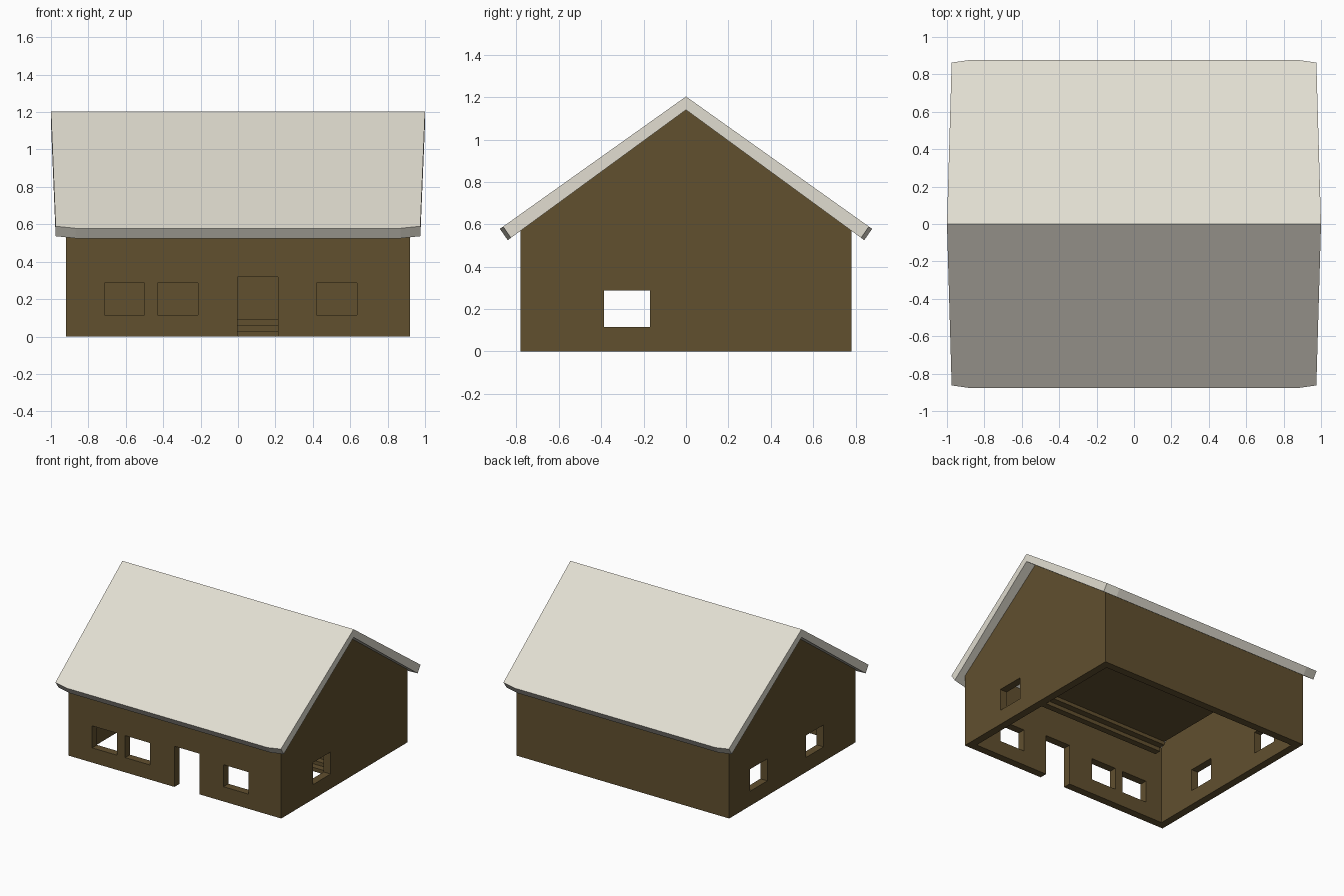
import bpy, bmesh

if "Cube" in bpy.data.objects:
    bpy.data.objects.remove(bpy.data.objects["Cube"])

def material(name, color):
    m = bpy.data.materials.new(name)
    m.diffuse_color = (*color, 1)
    m.use_nodes = True
    m.node_tree.nodes["Principled BSDF"].inputs["Base Color"].default_value = m.diffuse_color
    return m

brown = material("brown_wall", (0.12, 0.08, 0.028))
cream = material("cream_roof", (0.76, 0.73, 0.64))

def make_object(name, bm, mat=None):
    bmesh.ops.recalc_face_normals(bm, faces=bm.faces)
    me = bpy.data.meshes.new(name)
    bm.to_mesh(me)
    bm.free()
    ob = bpy.data.objects.new(name, me)
    bpy.context.collection.objects.link(ob)
    if mat:
        me.materials.append(mat)
    return ob

def add_box(bm, x0, x1, y0, y1, z0, z1):
    vs = bmesh.ops.create_cube(bm, size=1)["verts"]
    for v in vs:
        v.co = (x1 if v.co.x > 0 else x0, y1 if v.co.y > 0 else y0, z1 if v.co.z > 0 else z0)

def boxes(name, dims, mat=None):
    bm = bmesh.new()
    for d in dims:
        add_box(bm, *d)
    return make_object(name, bm, mat)

def loft(bm, a, b):
    """Close two matching outlines into a solid."""
    va, vb = [bm.verts.new(p) for p in a], [bm.verts.new(p) for p in b]
    bm.faces.new(va)
    bm.faces.new(vb[::-1])
    for i in range(len(va)):
        j = (i + 1) % len(va)
        bm.faces.new((va[i], vb[i], vb[j], va[j]))

W, D, T = 0.92, 0.78, 0.06      # half width, half depth, wall thickness
APEX, SLOPE = 1.14, 0.731       # underside of the roof

# Walls: gabled block, hollowed, with window and door openings
gable = [(-D, 0), (D, 0), (D, APEX - SLOPE * D), (0, APEX), (-D, APEX - SLOPE * D)]
bm = bmesh.new()
loft(bm, [(-W, y, z) for y, z in gable], [(W, y, z) for y, z in gable])
walls = make_object("walls", bm, brown)

Z0, Z1 = 0.115, 0.287
front = (-D - 0.1, -D + 0.1)
openings = [(x, x + 0.216, *front, Z0, Z1) for x in (-0.715, -0.43, 0.42)]
openings.append((-0.004, 0.214, *front, -0.1, 0.318))
openings += [(-W - 0.1, -W + 0.1, y, y + 0.216, Z0, Z1) for y in (-0.386, 0.31)]
openings.append((W - 0.1, W + 0.1, -0.386, -0.17, Z0, Z1))
cutters = [boxes("room_cutter", [(-W + T, W - T, -D + T, D - T, -0.2, 2)]),
           boxes("opening_cutter", openings)]
bpy.context.view_layer.objects.active = walls
for c in cutters:
    c.hide_render = True
    mod = walls.modifiers.new(c.name, "BOOLEAN")
    mod.operation, mod.solver, mod.object = "DIFFERENCE", "EXACT", c
    bpy.ops.object.modifier_apply(modifier=mod.name)
    bpy.data.objects.remove(c)

# Roof: two mirrored slabs with slightly drawn-in eave corners
half = [(1.0, 0.0), (0.975, 0.863), (0.87, 0.878)]
outline = half + [(-x, y) for x, y in half[::-1]]
bm = bmesh.new()
for s in (1, -1):
    top = [(x, s * y, 1.203 - 0.711 * y) for x, y in outline]
    low = []
    for x, y in outline:
        yb = max(0, y - 0.037)
        low.append((x, s * yb, APEX - SLOPE * yb))
    loft(bm, top, low)
    # drop the internal face along the ridge
    inner = [f for f in bm.faces if all(abs(v.co.y) < 1e-5 for v in f.verts)]
    bmesh.ops.delete(bm, geom=inner, context="FACES_ONLY")
bmesh.ops.remove_doubles(bm, verts=bm.verts, dist=1e-4)
make_object("roof", bm, cream)

# Raised floor at the back with two steps in front
X0, X1 = -0.2, W - T
boxes("lower_step", [(X0, X1, 0.0, 0.05, 0.0, 0.03)], brown)
boxes("upper_step", [(X0, X1, 0.05, 0.10, 0.03, 0.058)], brown)
boxes("raised_floor", [(X0, X1, 0.10, D - T, 0.058, 0.09)], brown)
